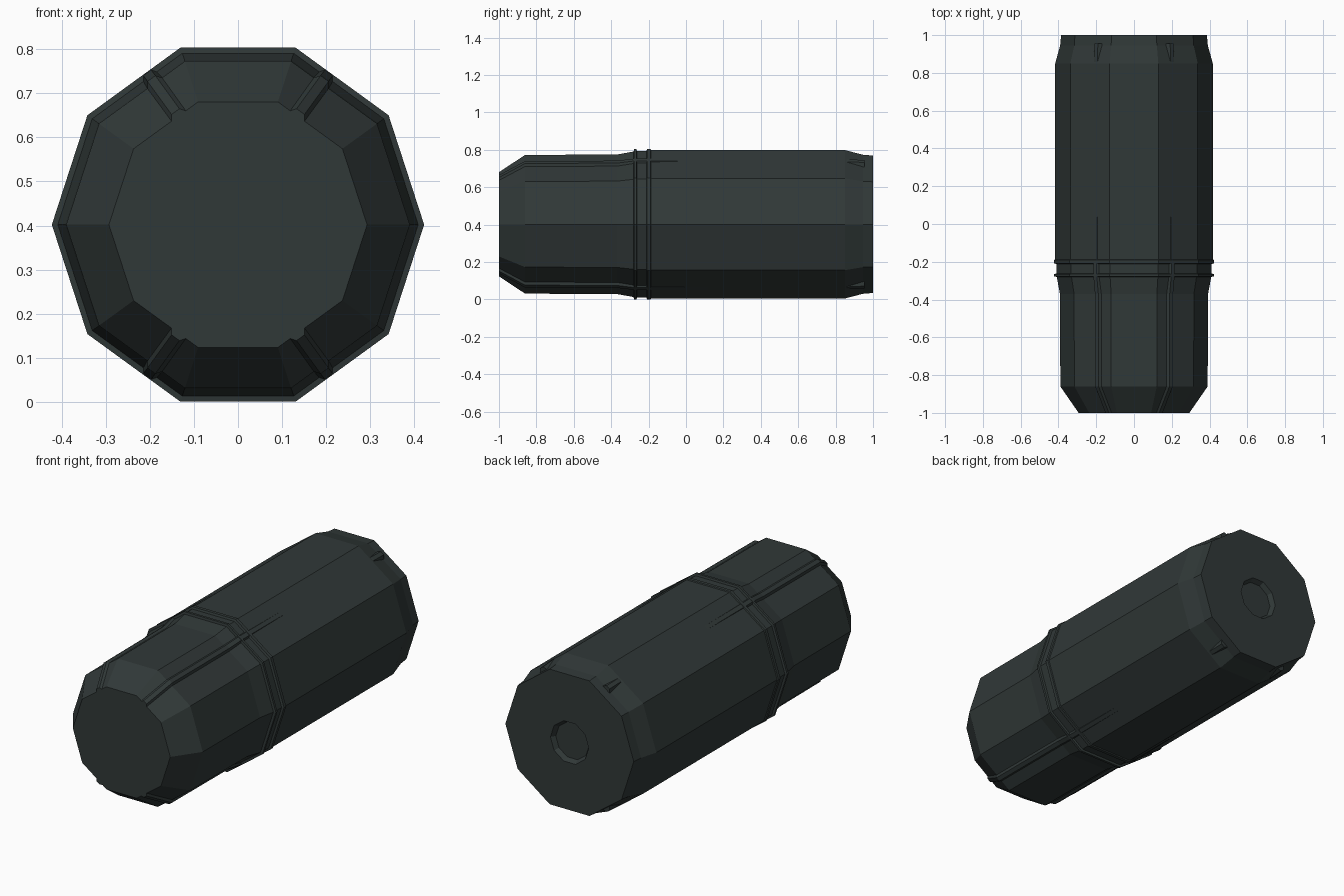
import bpy, bmesh, math

if "Cube" in bpy.data.objects:
    bpy.data.objects.remove(bpy.data.objects["Cube"])

CZ = 0.402      # height of the long axis
SIDES = 10

mat = bpy.data.materials.new("dark green grey")
mat.diffuse_color = (0.030, 0.040, 0.039, 1)
mat.use_nodes = True
mat.node_tree.nodes["Principled BSDF"].inputs["Base Color"].default_value = mat.diffuse_color


def loft(name, sections, cap_start=True, cap_end=True):
    """Skin a list of equally sized closed loops."""
    bm = bmesh.new()
    rings = [[bm.verts.new(p) for p in s] for s in sections]
    for a, b in zip(rings, rings[1:]):
        n = len(a)
        for i in range(n):
            bm.faces.new((a[i], a[(i + 1) % n], b[(i + 1) % n], b[i]))
    if cap_start:
        bm.faces.new(rings[0])
    if cap_end:
        bm.faces.new(rings[-1])
    bmesh.ops.recalc_face_normals(bm, faces=bm.faces)
    me = bpy.data.meshes.new(name)
    bm.to_mesh(me)
    bm.free()
    me.materials.append(mat)
    ob = bpy.data.objects.new(name, me)
    bpy.context.collection.objects.link(ob)
    return ob


def ring(y, r, n=SIDES):
    return [(r * math.cos(2 * math.pi * i / n), y,
             CZ + r * math.sin(2 * math.pi * i / n)) for i in range(n)]


# Faceted body: chamfered nose, stepped collar with two raised rings,
# straight barrel, tapered tail and a shallow dimple in the back face
profile = [(-1, 0.293), (-0.86, 0.39), (-0.37, 0.392), (-0.28, 0.409),
           (-0.278, 0.4225), (-0.265, 0.4225), (-0.262, 0.411),
           (-0.212, 0.411), (-0.208, 0.4225), (-0.19, 0.4225),
           (-0.187, 0.417), (0.85, 0.417), (0.945, 0.391), (1, 0.386),
           (1, 0.115), (0.975, 0.10)]
loft("body", [ring(y, r) for y, r in profile])


# Narrow ribs on the four diagonal faces, sinking into the barrel
def rib(name, path, sx, sz):
    ang = math.radians(54)
    nx, nz = math.cos(ang), math.sin(ang)
    secs = []
    for y, top in path:
        loop = []
        for t, d in ((-0.033, -0.03), (-0.011, 0), (0.011, 0), (0.033, -0.03)):
            t -= 0.036
            r = top + d
            loop.append((sx * (r * nx + t * nz), y,
                         CZ + sz * (r * nz - t * nx)))
        secs.append(loop)
    loft(name, secs)


front_path = [(-1, 0.291), (-0.86, 0.384), (-0.37, 0.386), (-0.27, 0.401),
              (-0.19, 0.4), (0.35, 0.394)]
back_path = [(0.8, 0.394), (0.87, 0.395), (0.955, 0.390)]
for sx in (-1, 1):
    for sz in (-1, 1):
        side = ("left" if sx < 0 else "right") + ("_lower" if sz < 0 else "_upper")
        rib("front_rib_" + side, front_path, sx, sz)
        rib("back_rib_" + side, back_path, sx, sz)
